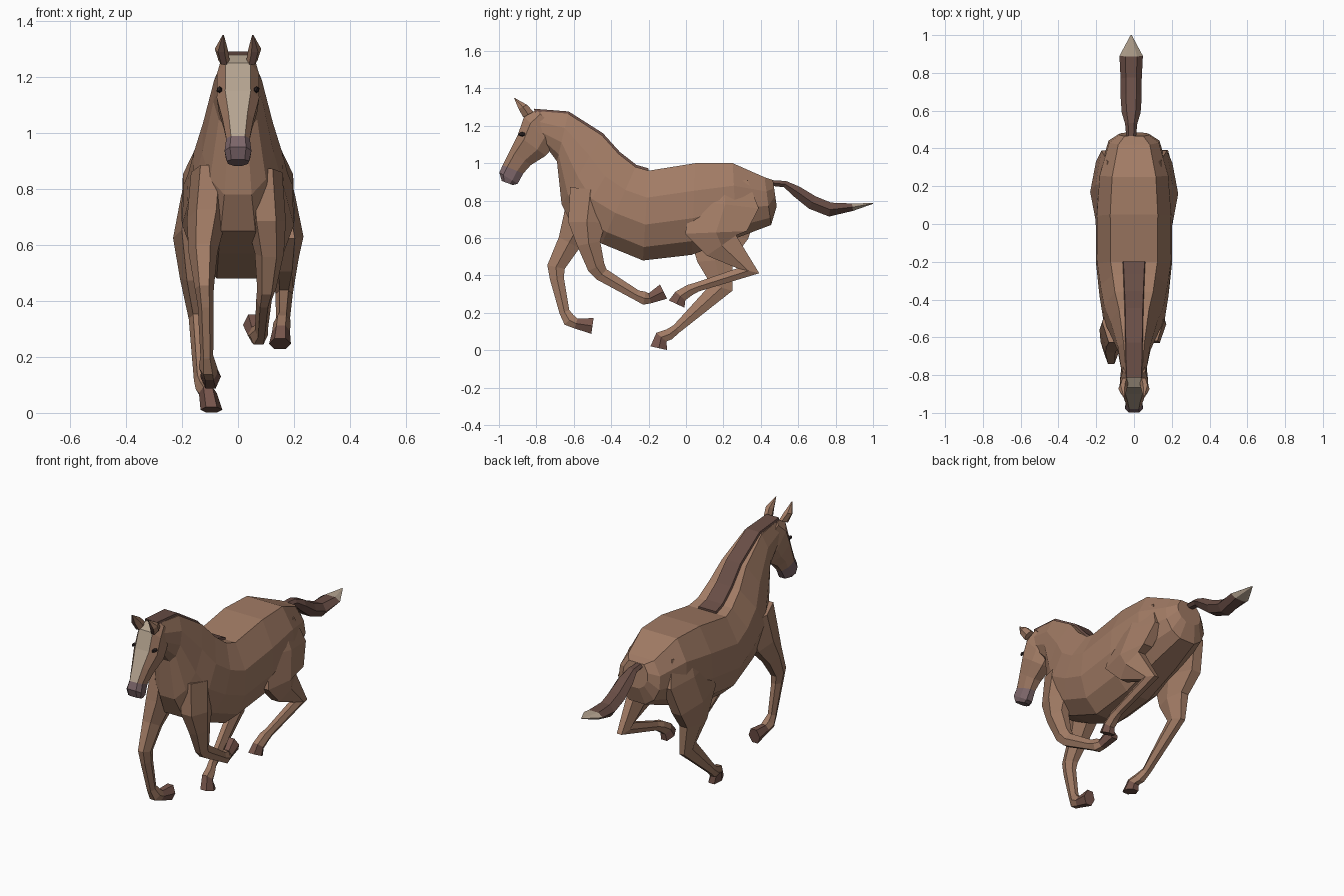
import bpy, bmesh
from mathutils import Matrix, Vector


def material(name, *rgb):
    m = bpy.data.materials.new(name)
    m.diffuse_color = (*rgb, 1)
    return m


COAT = material("coat", 0.36, 0.20, 0.13)
MANE = material("mane", 0.14, 0.075, 0.06)
BLAZE = material("blaze", 0.46, 0.37, 0.28)
MUZZLE = material("muzzle", 0.20, 0.13, 0.14)
HOOF = material("hoof", 0.18, 0.09, 0.07)
DARK = material("eye", 0.03, 0.02, 0.02)

# cross-sections: (position across the ring, fraction of half width), mirrored in x
BODY = [(0, 0.62), (0.3, 0.97), (0.6, 1), (0.85, 0.78), (1, 0.38)]
HEAD = [(0, 0.6), (0.22, 1), (0.7, 0.9), (1, 0.4)]
LIMB = [(0, 0.5), (0.5, 1), (1, 0.5)]
STRIP = [(0, 0.8), (1, 1)]


def finish(name, bm, mats):
    me = bpy.data.meshes.new(name)
    bm.to_mesh(me)
    bm.free()
    for m in mats:
        me.materials.append(m)
    bpy.context.collection.objects.link(bpy.data.objects.new(name, me))


def loft(name, sections, profile, mats=(COAT,), paint=lambda i, top: 0, x=None):
    """Skin rings given as first edge (y, z), second edge (y, z), half width."""
    bm = bmesh.new()
    shape = list(profile) + [(u, -w) for u, w in reversed(profile)]
    n = len(shape)
    x = x or [0] * len(sections)
    rings = [[bm.verts.new((cx + w * hw, y1 + (y2 - y1) * u, z1 + (z2 - z1) * u))
              for u, w in shape] for cx, (y1, z1, y2, z2, hw) in zip(x, sections)]
    for i, (a, b) in enumerate(zip(rings, rings[1:])):
        for j in range(n):
            k = (j + 1) % n
            bm.faces.new((a[j], a[k], b[k], b[j])).material_index = paint(i, j == n - 1)
    for ring, i in ((rings[0], 0), (rings[-1], len(rings) - 2)):
        bm.faces.new(ring).material_index = paint(i, False)
    bmesh.ops.recalc_face_normals(bm, faces=bm.faces)
    finish(name, bm, mats)


def sweep(name, path, depths, widths, x, mats):
    """Limb along a (y, z) path; rings bisect the bends, last segment in second material."""
    p = [Vector(q) for q in path]
    d = [(b - a).normalized() for a, b in zip(p, p[1:])]
    d = [d[0]] + d + [d[-1]]
    sections = []
    for i, q in enumerate(p):
        t = (d[i] + d[i + 1]).normalized()
        side = Vector((t.y, -t.x)) * depths[i] / 2
        sections.append((*(q + side), *(q - side), widths[i]))
    last = len(p) - 2
    loft(name, sections, LIMB, mats, lambda i, top: int(i == last), x)


# torso and neck, from rump to poll
body = [
    (0.465, 0.91, 0.485, 0.77, 0.08),
    (0.42, 0.925, 0.455, 0.67, 0.135),
    (0.25, 1.00, 0.27, 0.60, 0.187),
    (0.05, 1.00, 0.03, 0.51, 0.203),
    (-0.20, 0.96, -0.23, 0.48, 0.20),
    (-0.27, 0.98, -0.45, 0.57, 0.183),
    (-0.36, 1.05, -0.60, 0.65, 0.163),
    (-0.45, 1.15, -0.665, 0.78, 0.128),
    (-0.63, 1.265, -0.69, 1.01, 0.088),
    (-0.81, 1.28, -0.75, 1.09, 0.065)]
loft("body", body, BODY)

# mane strip laid along the crest of the neck
mane = []
for i, (y1, z1, y2, z2, w) in enumerate(body[4:]):
    top = Vector((y1, z1))
    up = (top - Vector((y2, z2))).normalized()
    mane.append((*(top + up * 0.012), *(top - up * 0.03), 0.07 - 0.004 * i))
loft("mane", mane, STRIP, (MANE,))

# head with light blaze and dark muzzle
loft("head", [
    (-0.80, 1.285, -0.70, 1.19, 0.060),
    (-0.865, 1.25, -0.715, 1.08, 0.075),
    (-0.90, 1.15, -0.75, 1.04, 0.076),
    (-0.94, 1.07, -0.83, 0.99, 0.056),
    (-0.98, 0.99, -0.87, 0.945, 0.042),
    (-0.998, 0.95, -0.90, 0.89, 0.048),
    (-0.985, 0.905, -0.925, 0.883, 0.040)], HEAD, (COAT, BLAZE, MUZZLE),
    lambda i, top: 2 if i >= 4 else int(top))

# ears and eyes
for side, s in (("left", -1), ("right", 1)):
    loft(side + "_ear", [
        (-0.870, 1.245, -0.815, 1.275, 0.020),
        (-0.895, 1.290, -0.850, 1.312, 0.023),
        (-0.920, 1.350, -0.914, 1.348, 0.003)],
        LIMB, (COAT, MANE), lambda i, top: int(top), [s * 0.05, s * 0.06, s * 0.053])
    bm = bmesh.new()
    bmesh.ops.create_icosphere(bm, subdivisions=1, radius=1, matrix=Matrix.Translation(
        (s * 0.066, -0.875, 1.155)) @ Matrix.Diagonal((0.012, 0.024, 0.012, 1)))
    finish(side + "_eye", bm, (DARK,))

# tail with pale tip
sweep("tail",
      [(0.45, 0.895), (0.53, 0.888), (0.59, 0.85), (0.675, 0.79), (0.77, 0.752),
       (0.89, 0.765), (1.0, 0.785)],
      [0.03, 0.035, 0.06, 0.075, 0.075, 0.04, 0.004],
      [0.025, 0.032, 0.05, 0.056, 0.056, 0.062, 0.003], [-0.015] * 7, (MANE, BLAZE))

# legs: nine rings each, from shoulder or hip to the sole; last segment is the hoof
FRONT_DEPTH = [0.22, 0.20, 0.125, 0.095, 0.075, 0.055, 0.07, 0.055, 0.085]
HIND_DEPTH = [0.26, 0.36, 0.33, 0.19, 0.12, 0.05, 0.06, 0.07, 0.092]
FRONT_WIDTH = [0.068, 0.07, 0.052, 0.034, 0.028, 0.023, 0.033, 0.03, 0.037]
HIND_WIDTH = [0.05, 0.06, 0.062, 0.05, 0.031, 0.025, 0.031, 0.032, 0.039]
HIP = [(0.20, 0.90), (0.21, 0.78)]


def leg(name, path, depths, widths, top, mid, end):
    x = [top + (mid - top) * i / 2 if i < 2 else mid + (end - mid) * (i - 2) / 6
         for i in range(9)]
    sweep(name, path, depths, widths, x, (COAT, HOOF))


leg("right_front_leg",
    [(-0.51, 0.86), (-0.53, 0.685), (-0.52, 0.57), (-0.48, 0.445), (-0.45, 0.405),
     (-0.265, 0.295), (-0.222, 0.278), (-0.193, 0.278), (-0.12, 0.314)],
    FRONT_DEPTH, FRONT_WIDTH, 0.09, 0.112, 0.055)
leg("left_front_leg",
    [(-0.52, 0.86), (-0.56, 0.69), (-0.625, 0.575), (-0.695, 0.445), (-0.69, 0.383),
     (-0.65, 0.205), (-0.625, 0.162), (-0.588, 0.143), (-0.5, 0.13)],
    FRONT_DEPTH, FRONT_WIDTH, -0.10, -0.125, -0.098)
leg("right_hind_leg",
    HIP + [(0.16, 0.63), (0.19, 0.56), (0.333, 0.425), (0.06, 0.338),
           (0.02, 0.322), (-0.03, 0.29), (-0.05, 0.247)],
    HIND_DEPTH, HIND_WIDTH, 0.115, 0.172, 0.15)
leg("left_hind_leg",
    HIP + [(0.17, 0.625), (0.155, 0.48), (0.19, 0.335), (-0.05, 0.115),
           (-0.09, 0.085), (-0.132, 0.07), (-0.145, 0.011)],
    HIND_DEPTH, HIND_WIDTH, -0.115, -0.17, -0.095)
